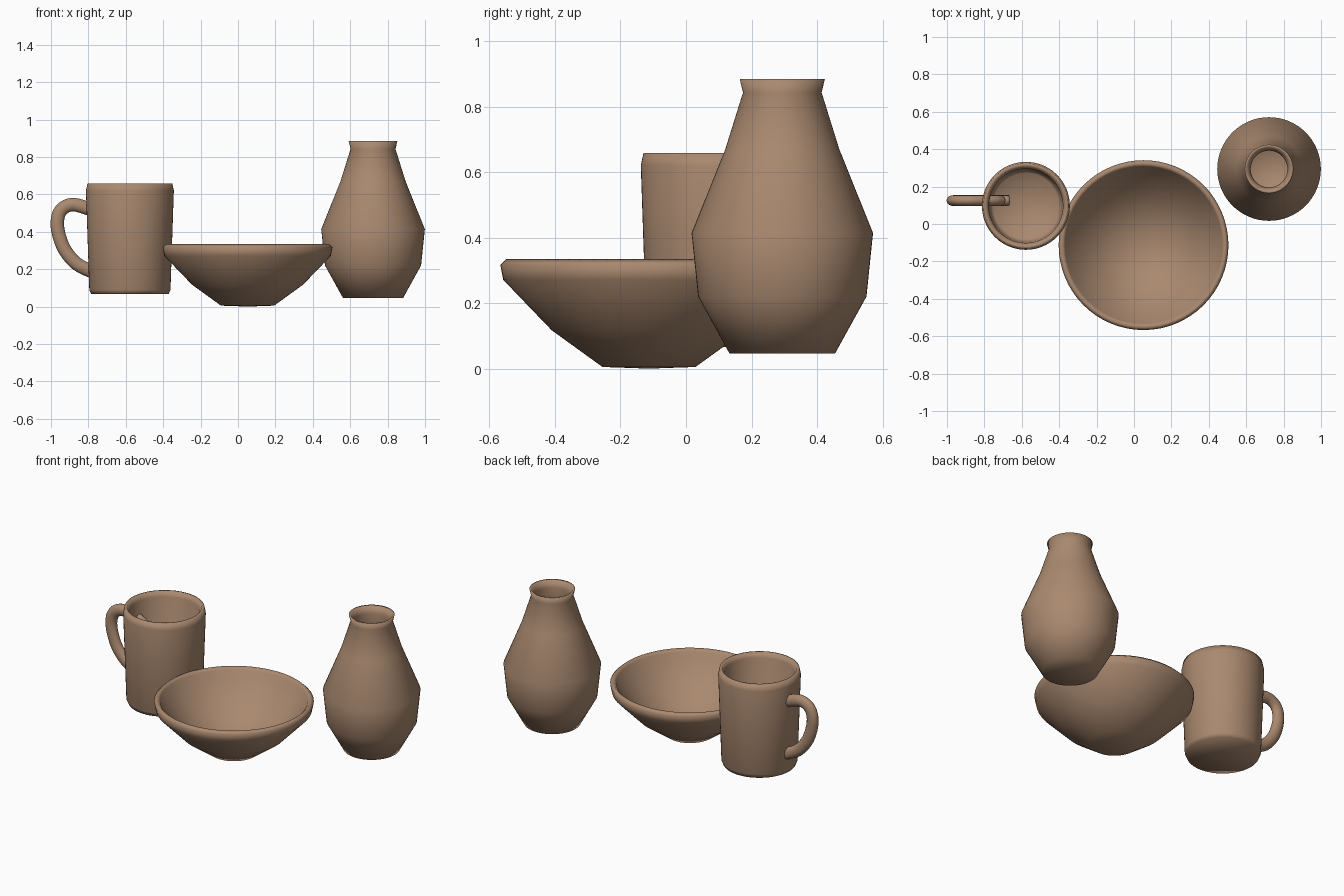
import bpy, bmesh, math
from mathutils import Vector

if "Cube" in bpy.data.objects:
    bpy.data.objects.remove(bpy.data.objects["Cube"])

clay = bpy.data.materials.new("clay")
clay.diffuse_color = (0.40, 0.25, 0.16, 1)
clay.use_nodes = True
clay.node_tree.nodes["Principled BSDF"].inputs["Base Color"].default_value = clay.diffuse_color


def finish(bm, name):
    bmesh.ops.recalc_face_normals(bm, faces=bm.faces)
    me = bpy.data.meshes.new(name)
    bm.to_mesh(me)
    bm.free()
    me.materials.append(clay)
    me.shade_smooth()
    ob = bpy.data.objects.new(name, me)
    bpy.context.collection.objects.link(ob)
    return ob


def lathe(name, x, y, profile, n=64):
    """Turn an (r, z) profile, starting and ending on the axis."""
    bm = bmesh.new()
    vs = [bm.verts.new((r, 0, z)) for r, z in profile]
    es = [bm.edges.new(p) for p in zip(vs, vs[1:])]
    bmesh.ops.spin(bm, geom=vs + es, axis=(0, 0, 1), cent=(0, 0, 0),
                   steps=n, angle=math.tau, use_duplicate=False)
    bmesh.ops.remove_doubles(bm, verts=bm.verts, dist=1e-4)
    ob = finish(bm, name)
    ob.location = (x, y, 0)
    return ob


def smooth_path(pts, steps=5):
    """Catmull-Rom curve through 2D points."""
    p = [Vector(q) for q in pts]
    p = [2 * p[0] - p[1]] + p + [2 * p[-1] - p[-2]]
    out = []
    for a, b, c, d in zip(p, p[1:], p[2:], p[3:]):
        for i in range(steps):
            t = i / steps
            out.append(0.5 * (2 * b + (c - a) * t + (2 * a - 5 * b + 4 * c - d) * t * t
                              + (3 * b - a - 3 * c + d) * t ** 3))
    return out + [p[-2]]


def tube(name, path, y, r_plane, r_side, n=16):
    """Sweep an oval along a path lying in the xz plane."""
    bm = bmesh.new()
    rings = []
    for i, c in enumerate(path):
        d = (path[min(i + 1, len(path) - 1)] - path[max(i - 1, 0)]).normalized()
        ring = []
        for k in range(n):
            a = math.tau * k / n
            u = r_plane * math.cos(a)
            ring.append(bm.verts.new((c.x - d.y * u, y + r_side * math.sin(a), c.y + d.x * u)))
        rings.append(ring)
    for a, b in zip(rings, rings[1:]):
        for k in range(n):
            bm.faces.new((a[k], a[(k + 1) % n], b[(k + 1) % n], b[k]))
    bm.faces.new(rings[0])
    bm.faces.new(rings[-1])
    return finish(bm, name)


# Mug body with chamfered foot and rim
lathe("mug_body", -0.578, 0.097, [
    (0, 0.066), (0.207, 0.066), (0.217, 0.09), (0.235, 0.62), (0.227, 0.658),
    (0.212, 0.658), (0.198, 0.63), (0.19, 0.13), (0.175, 0.11), (0, 0.105)])

# Mug handle, its ends running through the wall
tube("mug_handle", smooth_path([
    (-0.715, 0.46), (-0.75, 0.50), (-0.81, 0.527), (-0.89, 0.545), (-0.95, 0.51),
    (-0.966, 0.43), (-0.935, 0.32), (-0.875, 0.24), (-0.81, 0.20), (-0.74, 0.175),
    (-0.67, 0.16)]), 0.125, 0.036, 0.029)

# Wide bowl
lathe("bowl", 0.051, -0.113, [
    (0, 0.0), (0.142, 0.005), (0.297, 0.117), (0.445, 0.271), (0.454, 0.317),
    (0.436, 0.334), (0.42, 0.317), (0.405, 0.28), (0.27, 0.145), (0.13, 0.045), (0, 0.04)])

# Vase with a narrow neck and flared lip
lathe("vase", 0.722, 0.294, [
    (0, 0.046), (0.161, 0.046), (0.257, 0.22), (0.277, 0.414), (0.174, 0.67),
    (0.12, 0.843), (0.13, 0.884), (0.118, 0.884), (0.098, 0.843), (0.15, 0.66),
    (0.25, 0.41), (0.23, 0.23), (0.145, 0.08), (0, 0.076)])
